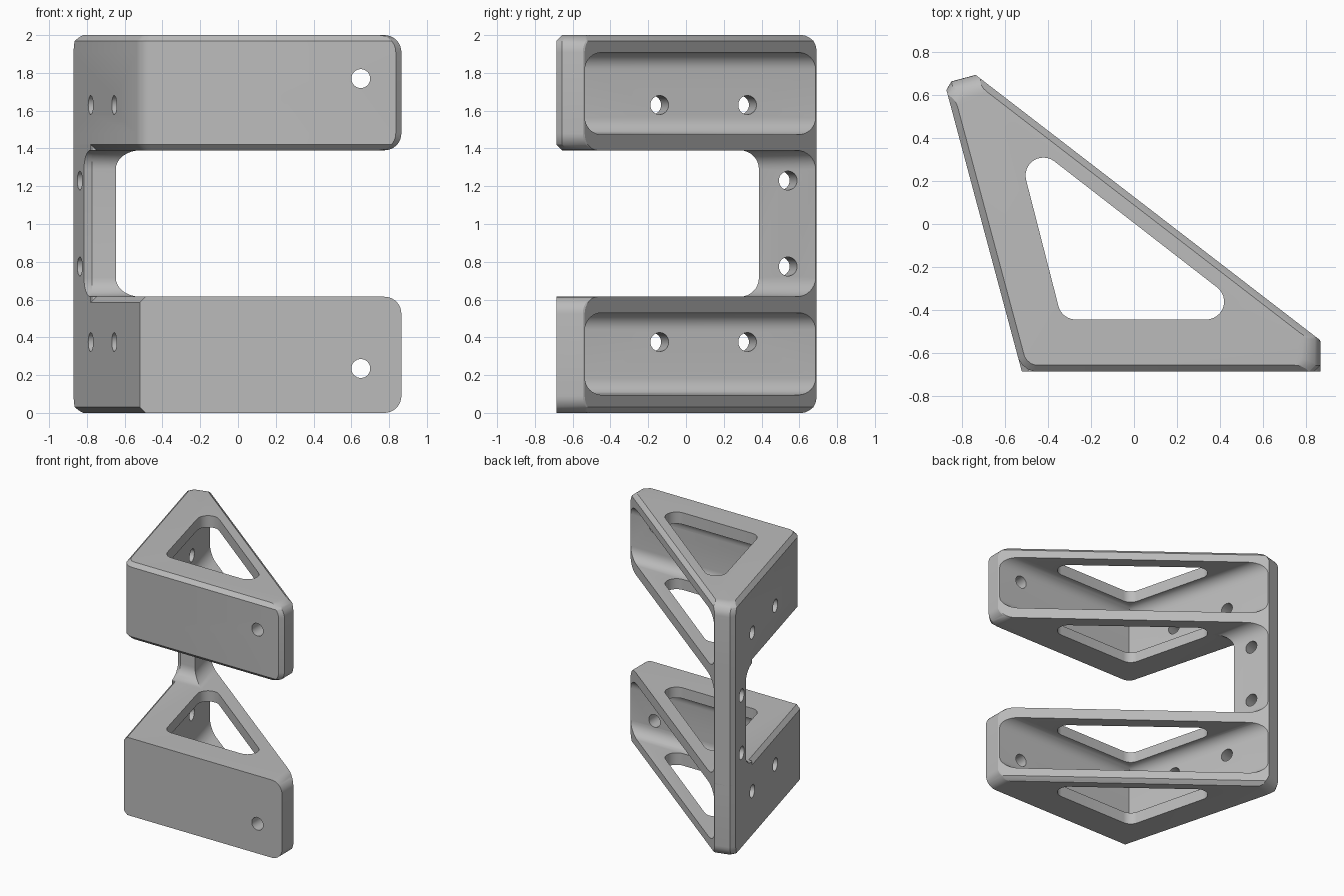
import bpy, bmesh
from math import sin, cos, radians, sqrt, pi
from mathutils import Vector

if "Cube" in bpy.data.objects:
    bpy.data.objects.remove(bpy.data.objects["Cube"])

grey = bpy.data.materials.new("grey_metal")
grey.use_nodes = True
colour = (0.5, 0.5, 0.5, 1)
grey.diffuse_color = colour
grey.node_tree.nodes["Principled BSDF"].inputs["Base Color"].default_value = colour

CHAMFER, ROUND, FILLET, STEPS = 0.03, 0.09, 0.1, 8

# Plan edges: outward direction in degrees, distance from the origin
RIGHT, NOSE, HYP = (0, 0.865), (26.2, 0.535), (52.4, 0.0998)
TIP, TIP_CUT = (105, 0.858), (150, 1.0644)
LEFT, FRONT, FRONT_CUT = (195, 0.6796), (270, 0.685), (315, 1.075)
WALL = 0.525  # distance of the inner side of the left wall


def corner(e, f):
    """Point where two plan edges meet."""
    a, b = radians(e[0]), radians(f[0])
    det = sin(b - a)
    return ((e[1] * sin(b) - f[1] * sin(a)) / det,
            (f[1] * cos(a) - e[1] * cos(b)) / det)


def ring(edges, insets):
    moved = [(a, d - i) for (a, d), i in zip(edges, insets)]
    return [corner(moved[k - 1], moved[k]) for k in range(len(moved))]


def loft(name, rings):
    """Solid through a stack of (z, outline) rings."""
    bm = bmesh.new()
    loops = [[bm.verts.new((x, y, z)) for x, y in pts] for z, pts in rings]
    for lo, hi in zip(loops, loops[1:]):
        for k in range(len(lo)):
            bm.faces.new((lo[k - 1], lo[k], hi[k], hi[k - 1]))
    bm.faces.new(loops[0][::-1])
    bm.faces.new(loops[-1])
    bmesh.ops.recalc_face_normals(bm, faces=bm.faces)
    mesh = bpy.data.meshes.new(name)
    bm.to_mesh(mesh)
    bm.free()
    mesh.materials.append(grey)
    obj = bpy.data.objects.new(name, mesh)
    bpy.context.collection.objects.link(obj)
    return obj


def combine(body, other, operation):
    mod = body.modifiers.new("combine", "BOOLEAN")
    mod.operation, mod.object, mod.solver = operation, other, "EXACT"
    bpy.context.view_layer.objects.active = body
    bpy.ops.object.modifier_apply(modifier=mod.name)
    bpy.data.objects.remove(other)


def quarter(r):
    """Heights along a quarter round, from its end to its tangent."""
    return [r * (1 - cos(pi / 2 * k / STEPS)) for k in range(STEPS + 1)]


def rounding(h, r):
    return r - sqrt(max(0, r * r - (r - h) ** 2)) if h < r else 0


def block(name, z_outer, z_inner, upper):
    """Wedge-shaped block; the outer end is away from the gap."""
    soft = []
    if upper:  # rounded front left corner and chamfered front
        cx, cy = corner((195, LEFT[1] - 0.1), (270, FRONT[1] - 0.1))
        for k in range(1, 4):
            a = 195 + 75 * k / 4
            soft.append((a, cx * cos(radians(a)) + cy * sin(radians(a)) + 0.1))
    edges = [RIGHT, NOSE, HYP, TIP, TIP_CUT, LEFT, *soft, FRONT]
    if upper:
        edges.append(FRONT_CUT)

    def section(h, outer):
        c, r = max(0, CHAMFER - h), rounding(h, ROUND)
        hyp, tip = (c, r) if outer else (0, 0)
        insets = [r, 0.557 * (r + hyp), hyp, tip, 0.707 * (tip + c), c]
        insets += [c] * len(soft) + [c if upper else 0]
        if upper:
            insets.append(0.707 * (r + c))
        return ring(edges, insets)

    heights = sorted(quarter(ROUND) + [CHAMFER])
    way = 1 if z_inner > z_outer else -1
    rings = [(z_outer + way * h, section(h, True)) for h in heights]
    rings += [(z_inner - way * h, section(h, False)) for h in heights[::-1]]
    return loft(name, rings)


def spine():
    """Post between the blocks, flaring into both."""
    edges = [(15, -WALL), HYP, TIP, TIP_CUT, LEFT, (232.5, 0.165), (270, -0.386)]

    def section(g):
        return ring(edges, [-g, 0, 0, 0, 0, -0.793 * g, -g])

    low, high = 0.615, 1.39
    steps = [(h, rounding(h, FILLET)) for h in quarter(FILLET)]
    rings = [(low - 0.04, section(FILLET))]
    rings += [(low + h, section(g)) for h, g in steps]
    rings += [(high - h, section(g)) for h, g in steps[::-1]]
    rings.append((high + 0.04, section(FILLET)))
    return loft("spine", rings)


def pocket(low, high):
    """Cutter for the hollow, open along the slanted back."""
    edges = [(52.4, 0.6), (195, WALL), (270, 0.535)]
    steps = [(h, rounding(h, ROUND)) for h in quarter(ROUND)]
    rings = [(low + h, ring(edges, [0, g, g])) for h, g in steps]
    rings += [(high - h, ring(edges, [0, g, g])) for h, g in steps[::-1]]
    return loft("pocket_cutter", rings)


def window():
    """Cutter for the rounded triangular openings in the plates."""
    pts = []
    for x, y, a, b in ((-0.27, -0.36, 195, 270), (0.335, -0.36, 270, 412.4),
                       (-0.42, 0.225, 52.4, 195)):
        for k in range(13):
            t = radians(a + (b - a) * k / 12)
            pts.append((x + 0.083 * cos(t), y + 0.083 * sin(t)))
    return loft("window_cutter", [(-0.1, pts), (2.1, pts)])


def drill(point, direction):
    """Cutter for a screw hole through one wall."""
    circle = [(0.05 * cos(2 * pi * k / 32), 0.05 * sin(2 * pi * k / 32)) for k in range(32)]
    obj = loft("drill_cutter", [(-0.1, circle), (0.22, circle)])
    turn = Vector(direction).to_track_quat("Z", "Y").to_matrix().to_4x4()
    turn.translation = point
    obj.data.transform(turn)
    return obj


# Blocks and spine joined into one body
bracket = block("bracket", 0, 0.615, False)
combine(bracket, block("upper_block", 2, 1.39, True), "UNION")
combine(bracket, spine(), "UNION")

# Pockets and triangular windows
for low, high in ((0.095, 0.53), (1.473, 1.908)):
    combine(bracket, pocket(low, high), "DIFFERENCE")
combine(bracket, window(), "DIFFERENCE")

# Screw holes in the front walls, the left walls and the spine
for z in (0.235, 1.77):
    combine(bracket, drill((0.65, FRONT[1] * -1, z), (0, 1, 0)), "DIFFERENCE")
inward = (cos(radians(15)), sin(radians(15)), 0)
for y, heights in ((-0.18, (0.375, 1.63)), (0.285, (0.375, 1.63)), (0.5, (0.775, 1.23))):
    for z in heights:
        x = -0.52 - 0.268 * (y + FRONT[1])
        combine(bracket, drill((x, y, z), inward), "DIFFERENCE")

# Smooth rounds, crisp edges
bpy.ops.object.select_all(action="DESELECT")
bracket.select_set(True)
bpy.context.view_layer.objects.active = bracket
bpy.ops.object.shade_smooth_by_angle(angle=radians(22))
